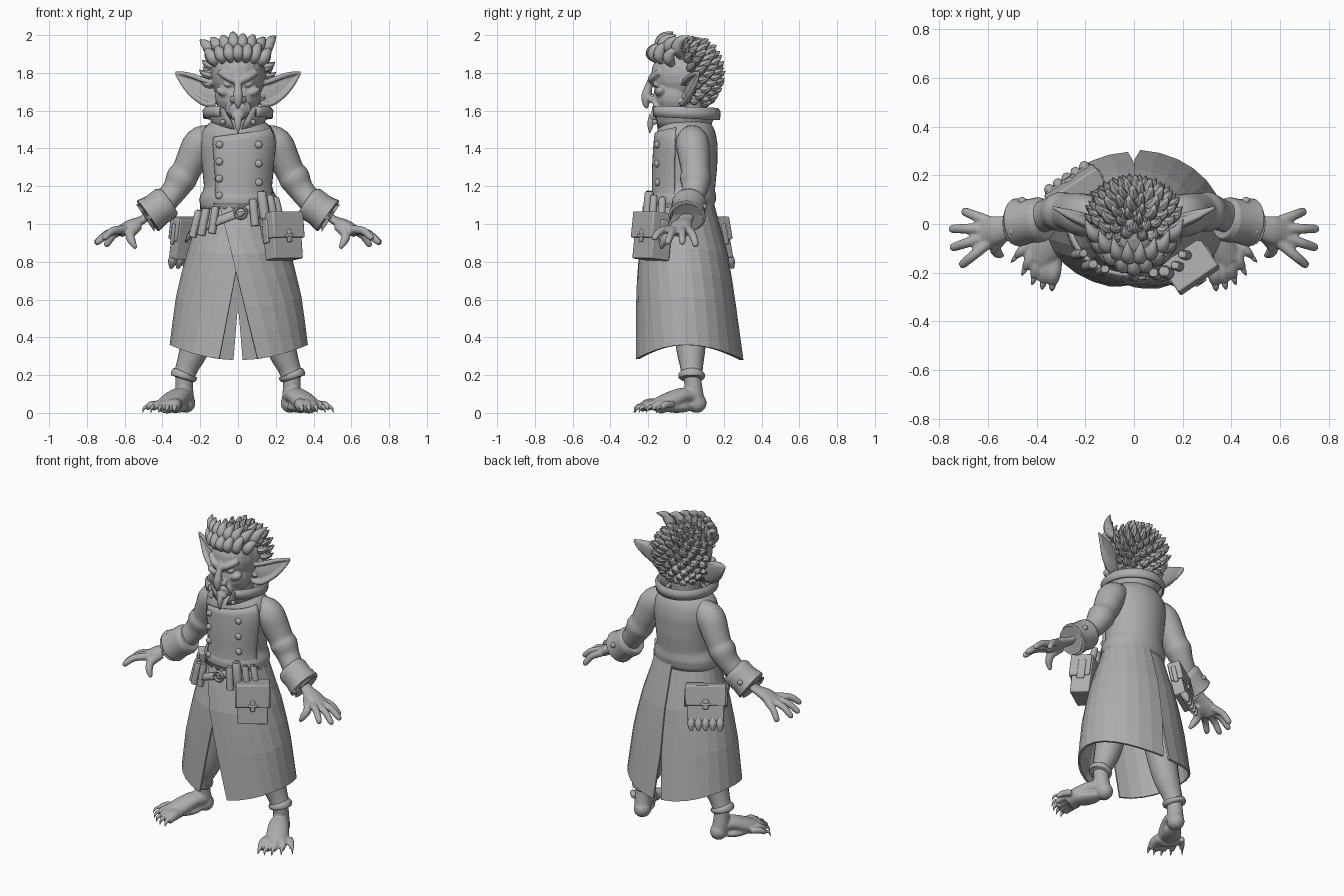
import bpy, bmesh, math, random
from math import sin, cos, pi, asin, radians
from mathutils import Vector, Matrix, Euler

random.seed(4)
if "Cube" in bpy.data.objects:
    bpy.data.objects.remove(bpy.data.objects["Cube"], do_unlink=True)

clay = bpy.data.materials.new("clay_grey")
clay.use_nodes = True
clay.diffuse_color = (0.42, 0.42, 0.42, 1)
clay.node_tree.nodes["Principled BSDF"].inputs["Base Color"].default_value = clay.diffuse_color


def finish(bm, name, smooth=True, voxel=0, mirror=False, bevel=0, thick=0):
    """Turn a bmesh into an object with the usual modifiers."""
    bmesh.ops.recalc_face_normals(bm, faces=bm.faces)
    me = bpy.data.meshes.new(name)
    bm.to_mesh(me)
    bm.free()
    ob = bpy.data.objects.new(name, me)
    bpy.context.scene.collection.objects.link(ob)
    me.materials.append(clay)
    if smooth:
        me.shade_smooth()
        me.set_sharp_from_angle(angle=radians(45))
    if thick:
        m = ob.modifiers.new("thickness", "SOLIDIFY")
        m.thickness, m.offset = thick, 0
    if voxel:
        m = ob.modifiers.new("fuse", "REMESH")
        m.mode, m.voxel_size, m.use_smooth_shade = "VOXEL", voxel, True
        m = ob.modifiers.new("soften", "SMOOTH")
        m.factor, m.iterations = 0.5, 2
    if bevel:
        m = ob.modifiers.new("bevel", "BEVEL")
        m.width, m.segments = bevel, 2
    if mirror:
        m = ob.modifiers.new("mirror", "MIRROR")
        m.use_mirror_merge = False
    return ob


def ball(bm, c, r, rot=(0, 0, 0)):
    r = (r, r, r) if isinstance(r, float) else r
    bmesh.ops.create_uvsphere(bm, u_segments=20, v_segments=12, radius=1,
                              matrix=Matrix.LocRotScale(Vector(c), Euler(rot), Vector(r)))


def box(bm, frame, c, size):
    bmesh.ops.create_cube(bm, size=1, matrix=frame @ Matrix.LocRotScale(Vector(c), None, Vector(size)))


def tube(bm, pts, sides=10, k=4, flat=1.0, ref=(0, 0, 1)):
    """Capped tube through (x, y, z, radius) points, flattened along ref."""
    p = [Vector(q) for q in pts]
    p = [2 * p[0] - p[1]] + p + [2 * p[-1] - p[-2]]
    path = []
    for a, b, c, d in zip(p, p[1:], p[2:], p[3:]):
        for i in range(k):
            t = i / k
            path.append(0.5 * (2 * b + (c - a) * t + (2 * a - 5 * b + 4 * c - d) * t * t
                               + (3 * b - a - 3 * c + d) * t ** 3))
    path.append(p[-2])
    rings = []
    for i, q in enumerate(path):
        tan = (path[min(i + 1, len(path) - 1)] - path[max(i - 1, 0)]).to_3d().normalized()
        side = tan.cross(Vector(ref)).normalized()
        up = side.cross(tan)
        r = max(q[3], 0.001)
        rings.append([bm.verts.new(q.to_3d() + side * r * cos(2 * pi * j / sides)
                                   + up * r * flat * sin(2 * pi * j / sides)) for j in range(sides)])
    for a, b in zip(rings, rings[1:]):
        for j in range(sides):
            bm.faces.new((a[j], a[j - 1], b[j - 1], b[j]))
    bm.faces.new(rings[0])
    bm.faces.new(rings[-1][::-1])


def sheet(name, fn, nu, nv, thick=0.01, smooth=True):
    bm = bmesh.new()
    g = [[bm.verts.new(fn(i / nu, j / nv)) for i in range(nu + 1)] for j in range(nv + 1)]
    for a, b in zip(g, g[1:]):
        for i in range(nu):
            bm.faces.new((a[i], a[i + 1], b[i + 1], b[i]))
    bmesh.ops.remove_doubles(bm, verts=bm.verts, dist=0.0001)
    return finish(bm, name, smooth, thick=thick)


# Coat cross-sections: height, half width, front depth, back depth
COAT = [(1.56, .09, .10, .10), (1.53, .15, .135, .13), (1.49, .19, .15, .15), (1.42, .2, .158, .163),
        (1.3, .185, .165, .16), (1.2, .175, .165, .15), (1.12, .185, .17, .135), (1.05, .205, .19, .15),
        (.9, .255, .235, .2), (.8, .285, .245, .22), (.6, .33, .255, .25), (.28, .37, .265, .295)]


def section(z):
    for a, b in zip(COAT, COAT[1:]):
        if z >= b[0]:
            break
    return Vector(a).lerp(Vector(b), min(1, max(0, (a[0] - z) / (a[0] - b[0]))))


def coat(phi, z, off=0.0):
    s = section(z)
    depth = s[2] if cos(phi) > 0 else s[3]
    return Vector(((s[1] + off) * sin(phi), -(depth + off) * cos(phi), z))


# Coat body with a soft fold at the waist
def torso(u, v):
    z = 1.08 + .475 * v
    return coat(2 * pi * u, z, .018 * math.exp(-((z - 1.135) / .03) ** 2))


sheet("coat_body", torso, 36, 20)
sheet("coat_overlap", lambda u, v: coat(-.68 + 1.9 * u, 1.1 + (.36 + .05 * u) * v, .01), 14, 10)


# Skirt halves crossing at the front and split at the back
def skirt(side):
    def fn(u, v):
        zz = 1.12 - .84 * v
        edge = -.1 + .24 * (1.12 - zz) if side > 0 else -.06 + .19 * (1.12 - zz)
        w = section(zz)[1]
        a = asin(edge / w)
        b = pi - asin(.025 * max(0, (.58 - zz) / .3) / w)
        phi = a + (b - a) * u
        z = 1.12 + (.36 - .08 * cos(phi) ** 2 - 1.12) * v
        q = coat(phi, z, .004 * side)
        return (q.x * side, q.y, q.z)
    return fn


sheet("skirt_left", skirt(1), 13, 6, .012, False)
sheet("skirt_right", skirt(-1), 13, 6, .012, False)


# Standing collar with a turned-over rim
def collar(u, v):
    z, r = [(1.5, .125), (1.55, .14), (1.605, .16), (1.615, .172), (1.6, .182), (1.56, .178)][round(v * 5)]
    a = .12 + .45 * min(1, v * 2)
    phi = a + (2 * pi - 2 * a) * u
    return (r * sin(phi), -.012 - (r + .008) * cos(phi), z + .01 * cos(phi) * v)


sheet("collar", collar, 32, 5, .012)

# Buttons on coat and collar
bm = bmesh.new()
for x, heights in ((-.09, (1.42, 1.33, 1.24, 1.15)), (.1, (1.42, 1.32, 1.22))):
    for z in heights:
        ball(bm, coat(asin(x / section(z)[1]), z, .018), (.02, .015, .02))
for s in (-1, 1):
    ball(bm, (s * .08, -.165, 1.54), .014)
finish(bm, "buttons")

# Sleeves, cuffs and cuff buttons
bm = bmesh.new()
tube(bm, [(.13, .03, 1.46, .07), (.2, .035, 1.425, .088), (.245, .045, 1.34, .082), (.275, .05, 1.28, .076),
          (.3, .05, 1.24, .082), (.335, .045, 1.18, .068), (.4, .02, 1.1, .062)], 18, ref=(0, 1, 0))
finish(bm, "sleeves", mirror=True)
bm = bmesh.new()
tube(bm, [(.365, .02, 1.122, .08), (.385, .018, 1.108, .093), (.43, .012, 1.076, .09), (.478, .006, 1.042, .1),
          (.492, .004, 1.032, .09), (.475, .006, 1.044, .06)], 20, 1, ref=(0, 1, 0))
ball(bm, (.5, -.03, 1.115), .017)
ball(bm, (.46, .095, 1.09), .017)
finish(bm, "cuffs", mirror=True, bevel=.006)

# Hands: palm, four fingers, thumb
bm = bmesh.new()
tube(bm, [(.45, .01, 1.06, .04), (.51, -.005, 1.02, .042), (.57, -.025, .99, .06), (.63, -.035, .955, .055)],
     14, flat=.55)
for i, tip in enumerate([(.705, .055, .885), (.76, -.02, .9), (.755, -.1, .9), (.715, -.175, .925)]):
    root, tip = Vector((.6, .012 - .03 * i, .972)), Vector(tip)
    mid = root.lerp(tip, .55) + Vector((0, 0, .018))
    tube(bm, [(*root, .024), (*mid, .021), (*root.lerp(tip, .9), .018), (*tip, .01)])
tube(bm, [(.53, -.04, .99, .028), (.57, -.09, .945, .026), (.56, -.12, .905, .021), (.54, -.13, .87, .01)])
finish(bm, "hands", voxel=.007, mirror=True)

# Trouser legs with hems
bm = bmesh.new()
tube(bm, [(.1, .01, .95, .1), (.17, .02, .6, .095), (.225, .025, .36, .08), (.27, .03, .24, .06), (.287, .03, .19, .058)],
     18, ref=(0, 1, 0))
tube(bm, [(.28, .03, .215, .056), (.284, .03, .205, .07), (.288, .03, .185, .068), (.29, .03, .178, .05)],
     18, ref=(0, 1, 0))
finish(bm, "trouser_legs", mirror=True)

# Bare feet with splayed toes and claws
bm, claws = bmesh.new(), bmesh.new()
tube(bm, [(.285, .03, .22, .045), (.285, .04, .13, .048), (.28, .05, .06, .05)], 14, ref=(0, 1, 0))
ball(bm, (.277, .055, .052), (.052, .055, .052))
tube(bm, [(.28, .04, .085, .05), (.31, -.02, .09, .06), (.35, -.09, .06, .068), (.385, -.15, .035, .06)],
     16, flat=.72)
ball(bm, (.33, -.05, .03), (.06, .1, .03), (0, 0, .5))
for i in range(5):
    t = i / 4
    base = Vector((.325 + .1 * t, -.14 + .07 * t, .045))
    tip = Vector((.335 + .15 * t, -.245 + .11 * t - .03 * sin(pi * t), .022))
    r = .032 - .012 * t
    tube(bm, [(*base, r), (*(base.lerp(tip, .6) + Vector((0, 0, .012))), r), (*tip, r * .65)])
    out = (tip - base).normalized() * .032
    tube(claws, [(*(tip + Vector((0, 0, .012))), r * .5), (*(tip + out * .6 + Vector((0, 0, .008))), r * .35),
                 (*(tip + out - Vector((0, 0, .015))), .001)], 8)
finish(bm, "feet", voxel=.008, mirror=True)
finish(claws, "toe_claws", mirror=True)

# Head with face and ears
bm = bmesh.new()
ball(bm, (0, -.02, 1.79), (.14, .165, .155))
ball(bm, (0, -.05, 1.68), (.122, .122, .12))
ball(bm, (0, -.095, 1.605), (.075, .085, .055))
ball(bm, (0, -.165, 1.57), (.035, .03, .028))
tube(bm, [(0, .01, 1.7, .09), (0, 0, 1.48, .085)], 16, ref=(0, 1, 0))
tube(bm, [(0, -.175, 1.785, .018), (0, -.197, 1.73, .02), (0, -.21, 1.68, .026), (0, -.212, 1.64, .02),
          (0, -.208, 1.612, .008)], 12, ref=(0, 1, 0))
for s in (-1, 1):
    tube(bm, [(s * .012, -.185, 1.757, .017), (s * .05, -.178, 1.775, .02), (s * .1, -.14, 1.805, .016)])
    ball(bm, (s * .05, -.153, 1.738), (.026, .02, .014))
    ball(bm, (s * .08, -.135, 1.7), (.04, .032, .024), (0, s * -.4, 0))
    ball(bm, (s * .026, -.184, 1.66), .019)
    tube(bm, [(s * .025, -.17, 1.655, .012), (s * .055, -.158, 1.62, .013), (s * .06, -.145, 1.59, .01)])
    tube(bm, [(0, -.172, 1.617, .011), (s * .025, -.165, 1.613, .011), (s * .05, -.145, 1.6, .007)])
    tube(bm, [(0, -.172, 1.597, .012), (s * .03, -.16, 1.592, .01), (s * .048, -.145, 1.592, .006)])
    tube(bm, [(s * .11, 0, 1.68, .05), (s * .18, .02, 1.705, .06), (s * .25, .045, 1.75, .046),
              (s * .33, .07, 1.8, .006)], 14, flat=.25, ref=(0, 1, 0))
    tube(bm, [(s * .12, -.02, 1.74, .012), (s * .19, .0, 1.765, .015), (s * .26, .03, 1.79, .013),
              (s * .33, .068, 1.803, .008)], ref=(0, 1, 0))
    tube(bm, [(s * .12, -.02, 1.635, .016), (s * .18, -.01, 1.64, .016), (s * .25, .02, 1.69, .014),
              (s * .3, .055, 1.755, .012), (s * .33, .068, 1.8, .006)], ref=(0, 1, 0))
finish(bm, "head", voxel=.006)
bm = bmesh.new()
tube(bm, [(0, -.17, 1.575, .024), (0, -.185, 1.54, .02), (0, -.19, 1.51, .013), (0, -.192, 1.48, .002)],
     ref=(0, 1, 0))
finish(bm, "goatee")

# Hair cap covered in curled tufts, with larger swept locks over the brow
bm = bmesh.new()
centre, cap = Vector((0, .02, 1.785)), Vector((.148, .132, .165))
ball(bm, centre, cap)
count = 150
for i in range(count):
    nz = 1 - 2 * (i + .5) / count
    a = i * 2.39996
    n = Vector((cos(a) * (1 - nz * nz) ** .5, sin(a) * (1 - nz * nz) ** .5, nz))
    if nz < -.85 or n.y < (-.15 if nz < .5 else -.6):
        continue
    base = centre + n * cap * .95
    size = random.uniform(.8, 1.15)
    top = max(0, nz)
    flow = Vector((n.x * .5, .5 + .3 * top, .55 - .2 * top)) * .036 * size
    p1, p2 = base + n * .022, base + n * .038 + flow * .5
    tip = base + n * (.042 - .012 * top) + flow * 1.3
    tube(bm, [(*base, .026 * size), (*p1, .024 * size), (*p2, .014 * size), (*tip, .001)], 7, 3, ref=(.3, .1, 1))
for row, y, z, n in ((0, -.16, 1.865, 7), (1, -.115, 1.915, 8)):
    for i in range(n):
        t = 2 * i / (n - 1) - 1
        x = t * (.115 + .015 * row)
        b = Vector((x, y + .09 * t * t, z - .025 * t * t))
        lift = random.uniform(.85, 1.1)
        tube(bm, [(*b, .016), (*(b + Vector((x * .15, -.022, .035))), .032),
                  (*(b + Vector((x * .35, -.005, .075 * lift))), .024),
                  (*(b + Vector((x * .55, .045, .098 * lift))), .002)], 9, ref=(0, 1, .1))
finish(bm, "hair")

# Slung belt with buckle
sheet("belt", lambda u, v: coat(-1.55 + 1.95 * u, .9 + .17 * u + .045 * v, .022), 18, 2, .014)
bm = bmesh.new()
ring = [Vector((.015 + .03 * cos(a * pi / 6), -.222, 1.06 + .03 * sin(a * pi / 6))) for a in range(13)]
tube(bm, [(*q, .008) for q in ring], 8, 2, ref=(0, 1, 0))
box(bm, Matrix.Translation((.03, -.22, 1.06)), (0, 0, 0), (.06, .01, .01))
finish(bm, "belt_buckle")


# Satchels: bag, flap, strap and stud
def satchel(name, c, size, tilt, yaw):
    frame = Matrix.LocRotScale(Vector(c), Euler((tilt, 0, yaw)), None)
    w, d, h = size
    bm = bmesh.new()
    box(bm, frame, (0, 0, 0), size)
    box(bm, frame, (0, -d * .1, h * .22), (w * 1.1, d * 1.08, h * .56))
    box(bm, frame, (0, -d * .62, h * -.02), (w * .16, .016, h * .28))
    box(bm, frame, (0, -d * .62, h * -.02), (w * .3, .022, h * .07))
    for s in (-1, 1):
        box(bm, frame, (s * w * .55, 0, h * .1), (.014, d * .4, h * .5))
    finish(bm, name, bevel=.012)
    return frame


satchel("left_satchel", (.23, -.175, .935), (.18, .12, .25), -.12, .6)
back = satchel("back_satchel", (-.245, .145, .925), (.22, .07, .22), -.2, -2.56)

# Bundles below the back satchel, tools and vials at the belt
bm = bmesh.new()
for i in range(5):
    q = [back @ Vector((-.085 + .043 * i, -.015 - e, -.09 - dz)) for e, dz in ((0, 0), (.012, .04), (.02, .08))]
    tube(bm, [(*q[0], .02), (*q[1], .024), (*q[2], .008)], 8, ref=(0, 1, 0))
finish(bm, "root_bundle")
bm = bmesh.new()
for x, y, top, r in ((.08, -.2, 1.13, .022), (.125, -.195, 1.17, .026), (.17, -.17, 1.15, .02), (.2, -.125, 1.14, .02),
                     (-.12, -.185, 1.09, .02), (-.17, -.165, 1.08, .022), (-.21, -.12, 1.07, .02)):
    tube(bm, [(x * 1.15, y * 1.05, top - .14, r), (x, y, top - .01, r), (x, y, top, r * .6)], 10, 2, ref=(0, 1, 0))
finish(bm, "belt_tools")
